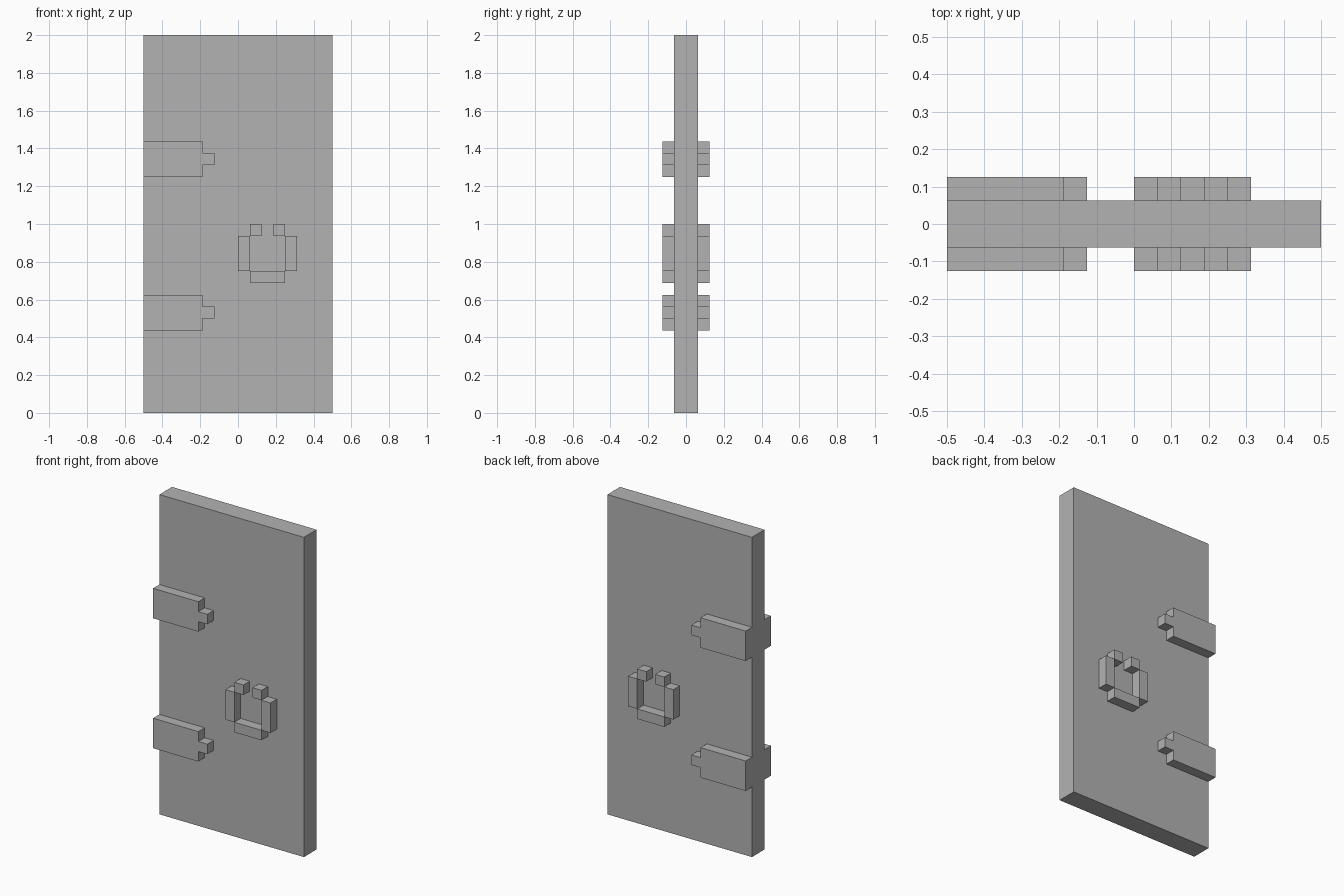
import bpy
import bmesh
from mathutils import Matrix, Vector

if "Cube" in bpy.data.objects:
    bpy.data.objects.remove(bpy.data.objects["Cube"], do_unlink=True)

U = 1 / 16  # the whole door sits on this block grid

# One flat colour
grey = bpy.data.materials.new("plain grey")
grey.use_nodes = True
colour = (0.45, 0.45, 0.45, 1)
grey.diffuse_color = colour
grey.node_tree.nodes["Principled BSDF"].inputs["Base Color"].default_value = colour


def blocks(name, boxes, y0, y1):
    """Make one object from (x0, x1, z0, z1) boxes in grid units."""
    bm = bmesh.new()
    for x0, x1, z0, z1 in boxes:
        centre = Vector((x0 + x1, y0 + y1, z0 + z1)) * U / 2
        size = Vector((x1 - x0, y1 - y0, z1 - z0)) * U
        bmesh.ops.create_cube(bm, size=1, matrix=Matrix.LocRotScale(centre, None, size))
    mesh = bpy.data.meshes.new(name)
    bm.to_mesh(mesh)
    bm.free()
    mesh.materials.append(grey)
    obj = bpy.data.objects.new(name, mesh)
    bpy.context.collection.objects.link(obj)


# Door slab
blocks("door_panel", [(-8, 8, 0, 32)], -1, 1)

# Hinge straps and pull ring on both faces
for side, y0, y1 in (("front", -2, -1), ("back", 1, 2)):
    for level, z in (("lower", 7), ("upper", 20)):
        strap = (-8, -3, z, z + 3)
        tip = (-3, -2, z + 1, z + 2)
        blocks(f"{side}_{level}_hinge", [strap, tip], y0, y1)
    ring_sides = [(0, 1, 12, 15), (4, 5, 12, 15)]
    ring_bottom = [(1, 4, 11, 12)]
    ring_ends = [(1, 2, 15, 16), (3, 4, 15, 16)]
    blocks(f"{side}_pull_ring", ring_sides + ring_bottom + ring_ends, y0, y1)
